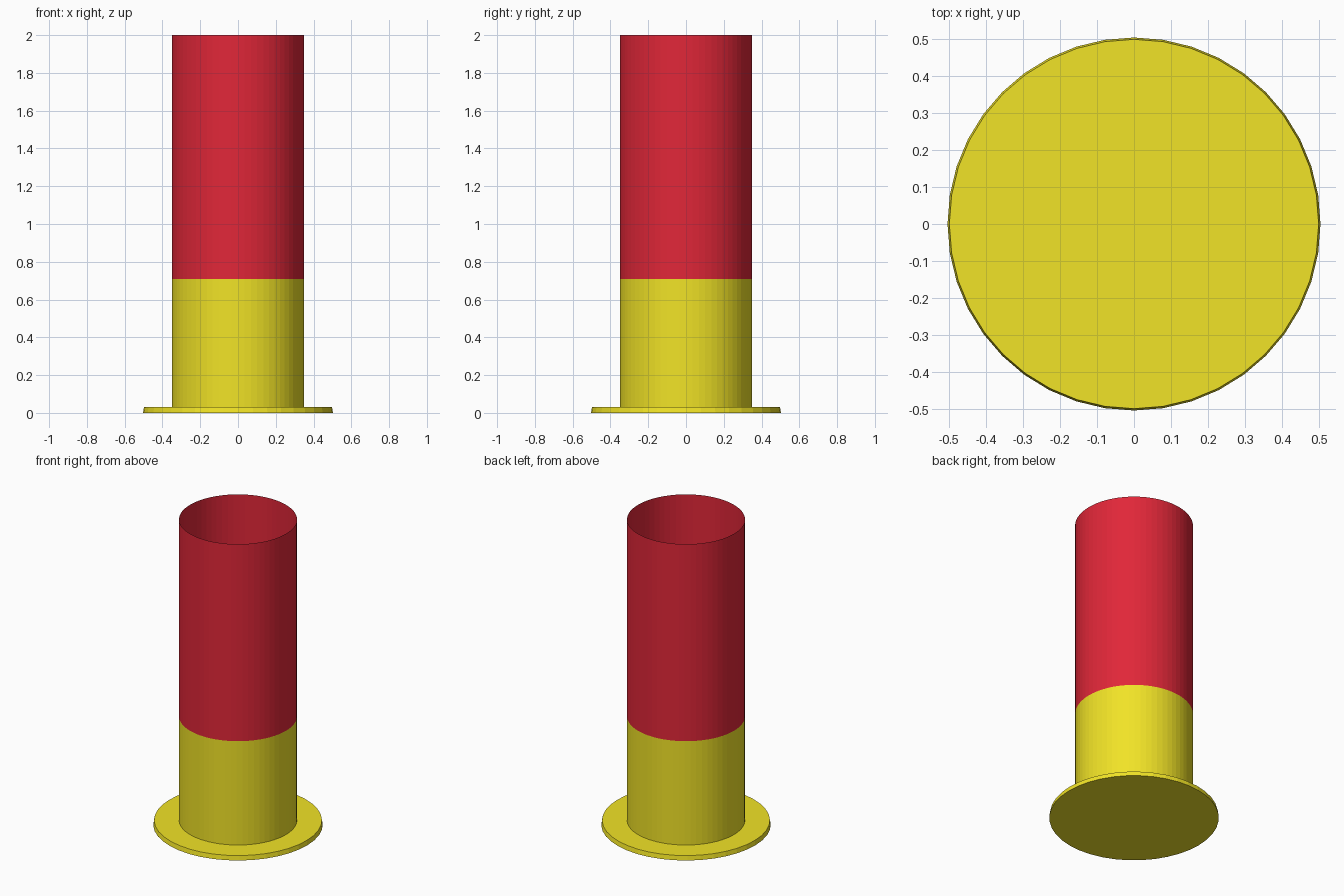
import bpy, bmesh, math

if "Cube" in bpy.data.objects:
    bpy.data.objects.remove(bpy.data.objects["Cube"])


def material(name, color):
    m = bpy.data.materials.new(name)
    m.diffuse_color = color
    m.use_nodes = True
    m.node_tree.nodes["Principled BSDF"].inputs["Base Color"].default_value = m.diffuse_color
    return m


def lathe(name, profile, sides, mat, capped=False):
    """Revolve (radius, z) points round the z axis, optionally closing both ends."""
    bm = bmesh.new()
    rings = []
    for r, z in profile:
        rings.append([bm.verts.new((r * math.cos(2 * math.pi * i / sides),
                                    r * math.sin(2 * math.pi * i / sides), z))
                      for i in range(sides)])
    for a, b in zip(rings, rings[1:]):
        for i in range(sides):
            j = (i + 1) % sides
            bm.faces.new((a[i], a[j], b[j], b[i]))
    if capped:
        bm.faces.new(rings[0][::-1])
        bm.faces.new(rings[-1])
    me = bpy.data.meshes.new(name)
    bm.to_mesh(me)
    bm.free()
    me.materials.append(mat)
    ob = bpy.data.objects.new(name, me)
    bpy.context.collection.objects.link(ob)
    return ob


yellow = material("brass_yellow", (0.88, 0.77, 0.02, 1))
red = material("shell_red", (0.75, 0.02, 0.04, 1))

# Flat base disc with a very slight taper
lathe("base_rim", [(0.503, 0), (0.498, 0.03)], 40, yellow, capped=True)

# Thin open tube: yellow lower sleeve and red upper case
lathe("lower_sleeve", [(0.35, 0.03), (0.35, 0.71)], 64, yellow)
lathe("upper_case", [(0.35, 0.71), (0.35, 2.0)], 64, red)
